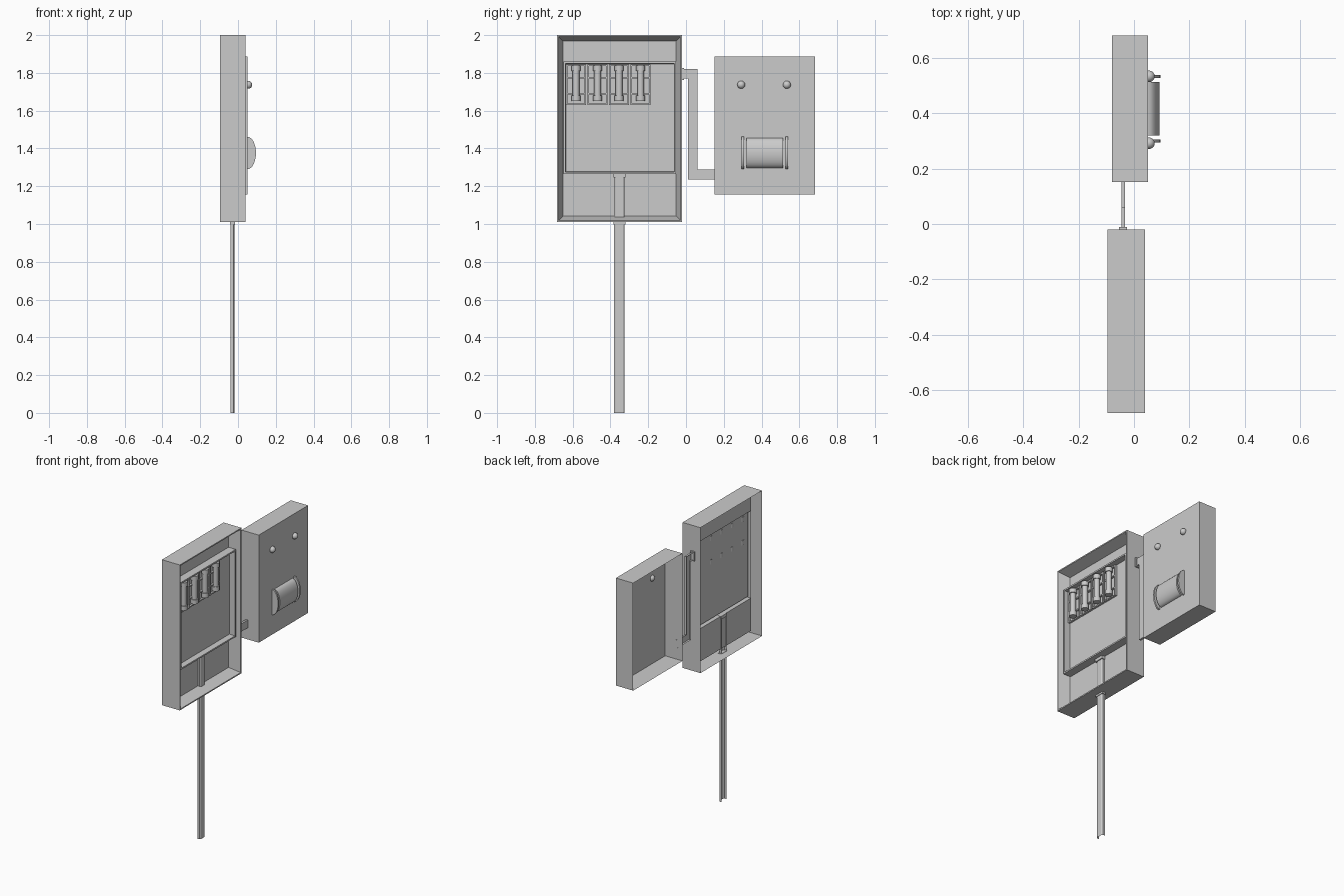
import bpy, bmesh, math
from mathutils import Vector, Matrix

if "Cube" in bpy.data.objects:
    bpy.data.objects.remove(bpy.data.objects["Cube"])


def finish(name, bm, smooth=False):
    bmesh.ops.recalc_face_normals(bm, faces=bm.faces)
    me = bpy.data.meshes.new(name)
    bm.to_mesh(me)
    bm.free()
    ob = bpy.data.objects.new(name, me)
    bpy.context.collection.objects.link(ob)
    if smooth:
        bpy.context.view_layer.objects.active = ob
        ob.select_set(True)
        bpy.ops.object.shade_smooth_by_angle(angle=math.radians(35))
        ob.select_set(False)
    return ob


def add_box(bm, x, y, z):
    size = [b - a for a, b in (x, y, z)]
    mid = [(a + b) / 2 for a, b in (x, y, z)]
    bmesh.ops.create_cube(bm, size=1, matrix=Matrix.Translation(mid) @ Matrix.Diagonal((*size, 1)))


def box(name, x, y, z):
    bm = bmesh.new()
    add_box(bm, x, y, z)
    return finish(name, bm)


def add_cyl(bm, center, r, depth, n=12):
    bmesh.ops.create_cone(bm, segments=n, radius1=r, radius2=r, depth=depth,
                          cap_ends=True, matrix=Matrix.Translation(center))


def rect_shell(name, rings):
    """Open-backed sheet joined through rectangles (x, inset, (y0, y1, z0, z1)); last is capped."""
    bm = bmesh.new()
    prev = None
    for x, i, (y0, y1, z0, z1) in rings:
        ring = [bm.verts.new((x, y, z)) for y, z in
                ((y0 + i, z0 + i), (y1 - i, z0 + i), (y1 - i, z1 - i), (y0 + i, z1 - i))]
        if prev:
            for k in range(4):
                j = (k + 1) % 4
                bm.faces.new((prev[k], prev[j], ring[j], ring[k]))
        prev = ring
    bm.faces.new(prev)
    return finish(name, bm)


def add_prism(bm, pts, vec, caps=(True, True), closed=True):
    a = [bm.verts.new(p) for p in pts]
    b = [bm.verts.new(Vector(p) + Vector(vec)) for p in pts]
    for k in range(len(a) if closed else len(a) - 1):
        j = (k + 1) % len(a)
        bm.faces.new((a[k], a[j], b[j], b[k]))
    if caps[0]:
        bm.faces.new(a)
    if caps[1]:
        bm.faces.new(b)


# main cabinet: open back, sloped recess, raised tray with a thin lip
outer = (-0.683, -0.02, 1.01, 2.0)
tray = (-0.648, -0.052, 1.265, 1.86)
rect_shell("cabinet", [
    (-0.095, 0, outer), (0.04, 0, outer), (0.04, 0.008, outer), (-0.035, 0.032, outer),
    (-0.035, 0, tray), (0.02, 0, tray), (0.02, 0.01, tray), (-0.02, 0.012, tray)])

# fuses in their holders
for n in range(4):
    c = -0.582 + n * 0.114
    bm = bmesh.new()
    for s in (-1, 1):
        add_box(bm, (-0.02, -0.005), (c + s * 0.049 - 0.004, c + s * 0.049 + 0.004), (1.63, 1.845))
    for z in (1.634, 1.69, 1.775, 1.841):
        add_box(bm, (-0.02, -0.007), (c - 0.049, c + 0.049), (z - 0.004, z + 0.004))
    finish("fuse_holder_%d" % n, bm)
    bm = bmesh.new()
    add_cyl(bm, (0, c, 1.745), 0.018, 0.19)
    for z in (1.665, 1.825):
        add_cyl(bm, (0, c, z), 0.024, 0.03)
    finish("fuse_%d" % n, bm, True)

# post: channel open at the back, with a collar at the tray and at the cabinet base
y0, y1 = -0.38, -0.325
bm = bmesh.new()
add_prism(bm, [(-0.04, y0, 0), (-0.024, y0, 0), (-0.018, y0 + 0.009, 0),
               (-0.018, y1 - 0.009, 0), (-0.024, y1, 0), (-0.04, y1, 0)],
          (0, 0, 1.265), (False, False), closed=False)
finish("post", bm)
box("post_top_collar", (-0.04, -0.012), (y0 - 0.005, y1 + 0.005), (1.245, 1.266))
box("post_base_collar", (-0.042, -0.015), (y0 - 0.005, y1 + 0.005), (0.998, 1.012))

# connecting conduit: stepped channel open at the back
path = [(-0.02, 1.77), (0.01, 1.77), (0.01, 1.235), (0.155, 1.235),
        (0.155, 1.288), (0.06, 1.288), (0.06, 1.82), (-0.02, 1.82)]
bm = bmesh.new()
add_prism(bm, [(-0.032, y, z) for y, z in path], (-0.014, 0, 0), (True, False))
finish("conduit", bm)
box("conduit_flange", (-0.055, -0.025), (-0.021, -0.01), (1.763, 1.827))

# meter box: open back
meter = (0.152, 0.682, 1.155, 1.887)
rect_shell("meter_box", [(-0.08, 0, meter), (0.05, 0, meter)])


# rounded window with separate end plates
def add_arc(bm, y, width, rx, rz):
    pts = [(0.05 + rx * math.sin(math.pi * k / 14), y, 1.376 + rz * math.cos(math.pi * k / 14))
           for k in range(15)]
    add_prism(bm, pts, (0, width, 0))


bm = bmesh.new()
add_arc(bm, 0.32, 0.194, 0.042, 0.08)
finish("meter_window", bm, True)
bm = bmesh.new()
for y in (0.295, 0.528):
    add_arc(bm, y, 0.011, 0.045, 0.086)
finish("window_end_plates", bm, True)

# indicator lamps
for n, y in enumerate((0.292, 0.534)):
    bm = bmesh.new()
    bmesh.ops.create_uvsphere(bm, u_segments=16, v_segments=10, radius=0.021,
                              matrix=Matrix.Translation((0.054, y, 1.737)))
    finish("lamp_%d" % n, bm, True)
